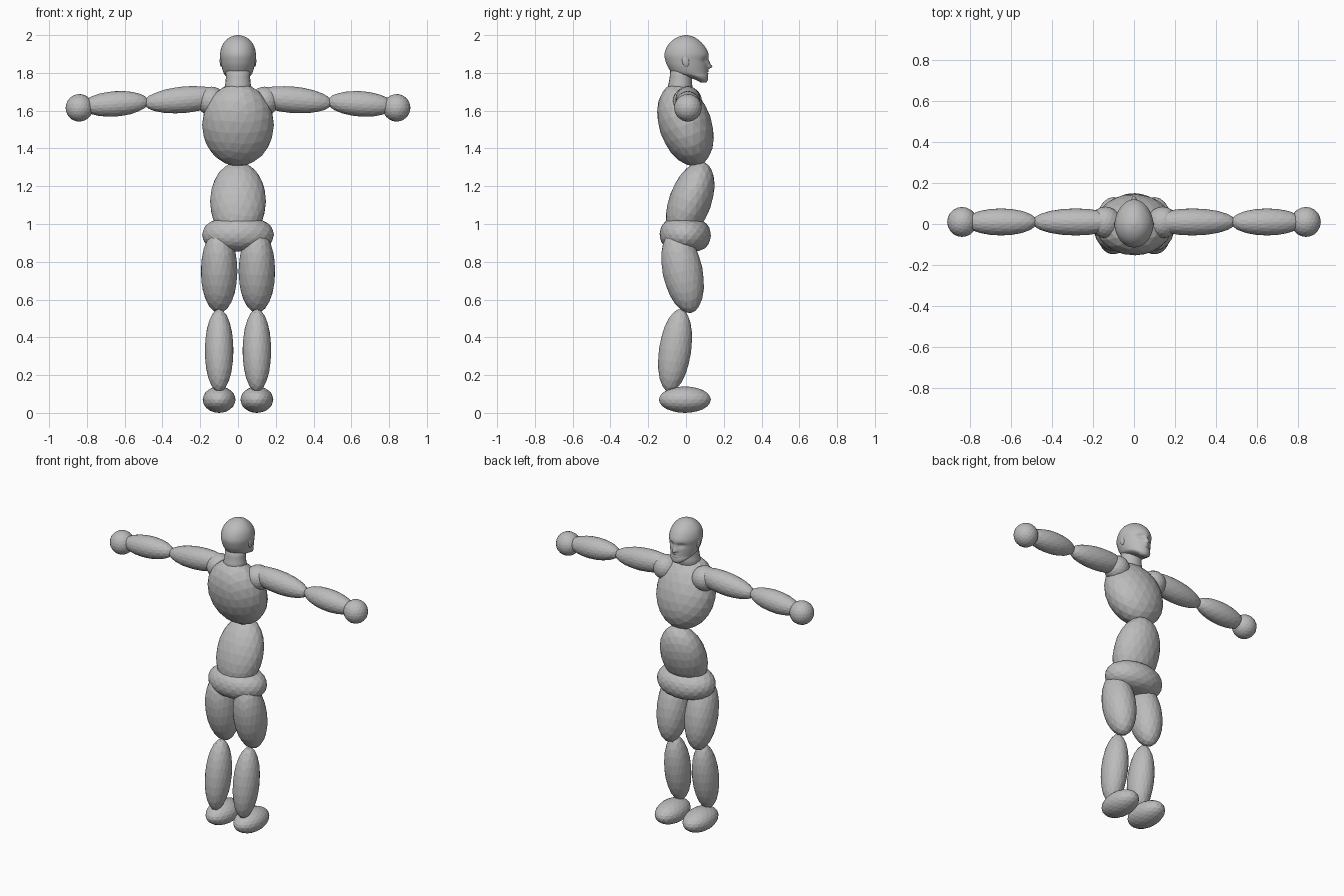
import bpy, bmesh, math
from math import radians, sin, cos, exp

if "Cube" in bpy.data.objects:
    bpy.data.objects.remove(bpy.data.objects["Cube"], do_unlink=True)

grey = bpy.data.materials.new("plain_grey")
grey.use_nodes = True
grey.diffuse_color = (0.5, 0.5, 0.5, 1)
bsdf = next(n for n in grey.node_tree.nodes if n.type == 'BSDF_PRINCIPLED')
bsdf.inputs["Base Color"].default_value = grey.diffuse_color


def make_object(name, bm, smooth=False):
    mesh = bpy.data.meshes.new(name)
    bmesh.ops.recalc_face_normals(bm, faces=bm.faces)
    for f in bm.faces:
        f.smooth = smooth
    bm.to_mesh(mesh)
    bm.free()
    mesh.materials.append(grey)
    obj = bpy.data.objects.new(name, mesh)
    bpy.context.collection.objects.link(obj)
    return obj


def ellipsoid(name, loc, radii, tilt_x=0, tilt_y=0, boxy=1.0, smooth=False):
    """Faceted ball; boxy below 1 pushes the sides out into a thick roll."""
    bm = bmesh.new()
    bmesh.ops.create_icosphere(bm, subdivisions=3, radius=1)
    for v in bm.verts:
        r = math.hypot(v.co.x, v.co.y)
        k = r ** (boxy - 1) if r > 1e-4 else 1
        v.co = (v.co.x * k * radii[0], v.co.y * k * radii[1], v.co.z * radii[2])
    obj = make_object(name, bm, smooth)
    obj.location = loc
    obj.rotation_euler = (radians(tilt_x), radians(tilt_y), 0)


def pair(name, loc, radii, tilt_x=0, tilt_y=0, smooth=False):
    for side, s in (("left", 1), ("right", -1)):
        ellipsoid(f"{side}_{name}", (s * loc[0], loc[1], loc[2]), radii,
                  tilt_x, s * tilt_y, smooth=smooth)


def loft(name, rings, smooth=False):
    bm = bmesh.new()
    loops = [[bm.verts.new(p) for p in ring] for ring in rings]
    n = len(loops[0])
    for a, b in zip(loops, loops[1:]):
        for i in range(n):
            j = (i + 1) % n
            bm.faces.new((a[i], a[j], b[j], b[i]))
    bm.faces.new(loops[0])
    bm.faces.new(loops[-1])
    return make_object(name, bm, smooth)


# Torso
ellipsoid("chest", (0, -0.003, 1.525), (0.19, 0.139, 0.227), tilt_x=18.5)
ellipsoid("abdomen", (0, 0.022, 1.12), (0.148, 0.112, 0.22), tilt_x=-20)
ellipsoid("pelvis", (0, -0.004, 0.943), (0.19, 0.136, 0.09), tilt_x=-3, boxy=0.6)

# Legs
pair("thigh", (0.1, -0.018, 0.75), (0.097, 0.106, 0.2255), tilt_x=11.6)
pair("shin", (0.1, -0.058, 0.33), (0.076, 0.0854, 0.222), tilt_x=-8.2)
pair("foot", (0.1, -0.006, 0.07), (0.087, 0.138, 0.07))

# Arms
pair("shoulder", (0.14, 0.008, 1.65), (0.077, 0.077, 0.077))
pair("upper_arm", (0.285, 0.01, 1.658), (0.215, 0.066, 0.07), tilt_y=5)
pair("forearm", (0.65, 0.01, 1.636), (0.178, 0.066, 0.067), tilt_y=4)
pair("hand", (0.84, 0.01, 1.615), (0.073, 0.073, 0.073))

# Neck
SEG = 48
neck_rings = []
for z, y, r in ((1.68, -0.035, 0.075), (1.745, -0.03, 0.062), (1.78, -0.027, 0.059), (1.84, -0.02, 0.062)):
    neck_rings.append([(1.08 * r * cos(t), y + r * sin(t), z)
                       for t in (math.tau * i / 20 for i in range(20))])
loft("neck", neck_rings, smooth=True)

# Head outline: height, back, face, half width
HEAD = [(1.75, 0.075, 0.108, 0.022), (1.763, 0.052, 0.116, 0.042),
        (1.78, 0.0, 0.117, 0.062), (1.797, -0.068, 0.115, 0.075),
        (1.83, -0.095, 0.114, 0.086), (1.865, -0.109, 0.115, 0.092),
        (1.9, -0.114, 0.119, 0.095), (1.94, -0.1, 0.1, 0.086),
        (1.97, -0.075, 0.072, 0.066), (1.99, -0.043, 0.042, 0.04),
        (2.0, -0.008, 0.008, 0.008)]


def smooth_outline(points, steps):
    """Catmull-Rom samples through the outline points."""
    out = []
    for i in range(len(points) - 1):
        quad = [points[min(max(i + d, 0), len(points) - 1)] for d in (-1, 0, 1, 2)]
        for s in range(steps):
            t = s / steps
            out.append([b + 0.5 * t * (c - a + t * (2 * a - 5 * b + 4 * c - d + t * (3 * (b - c) + d - a)))
                        for a, b, c, d in zip(*quad)])
    return out + [list(points[-1])]


def bump(dx, dz, wx, wz):
    return exp(-(dx / wx) ** 2 - (dz / wz) ** 2)


def face_relief(x, z):
    """Forward offset of nose, eye sockets, lips and chin."""
    d = 0.024 * bump(x, z - 1.833, 0.012, 0.011) + 0.012 * bump(x, z - 1.853, 0.01, 0.016)
    d -= 0.015 * bump(abs(x) - 0.034, z - 1.868, 0.017, 0.012)
    d += 0.006 * bump(abs(x) - 0.034, z - 1.867, 0.01, 0.006)
    d += 0.007 * bump(x, z - 1.809, 0.022, 0.004) + 0.006 * bump(x, z - 1.797, 0.02, 0.004)
    return d - 0.005 * bump(x, z - 1.803, 0.024, 0.002)


head_rings = []
for z, back, face, width in smooth_outline(HEAD, 5):
    mid, depth = (back + face) / 2, (face - back) / 2
    ring = []
    for i in range(SEG):
        t = math.tau * i / SEG
        front = max(sin(t), 0)
        x = width * cos(t) * (1 - 0.1 * front)
        y = mid + depth * sin(t)
        if front > 0.3:
            y += face_relief(x, z)
        ring.append((x, y, z))
    head_rings.append(ring)
loft("head", head_rings, smooth=True)

# Ears
pair("ear", (0.089, -0.002, 1.862), (0.008, 0.018, 0.03), tilt_x=12, smooth=True)
